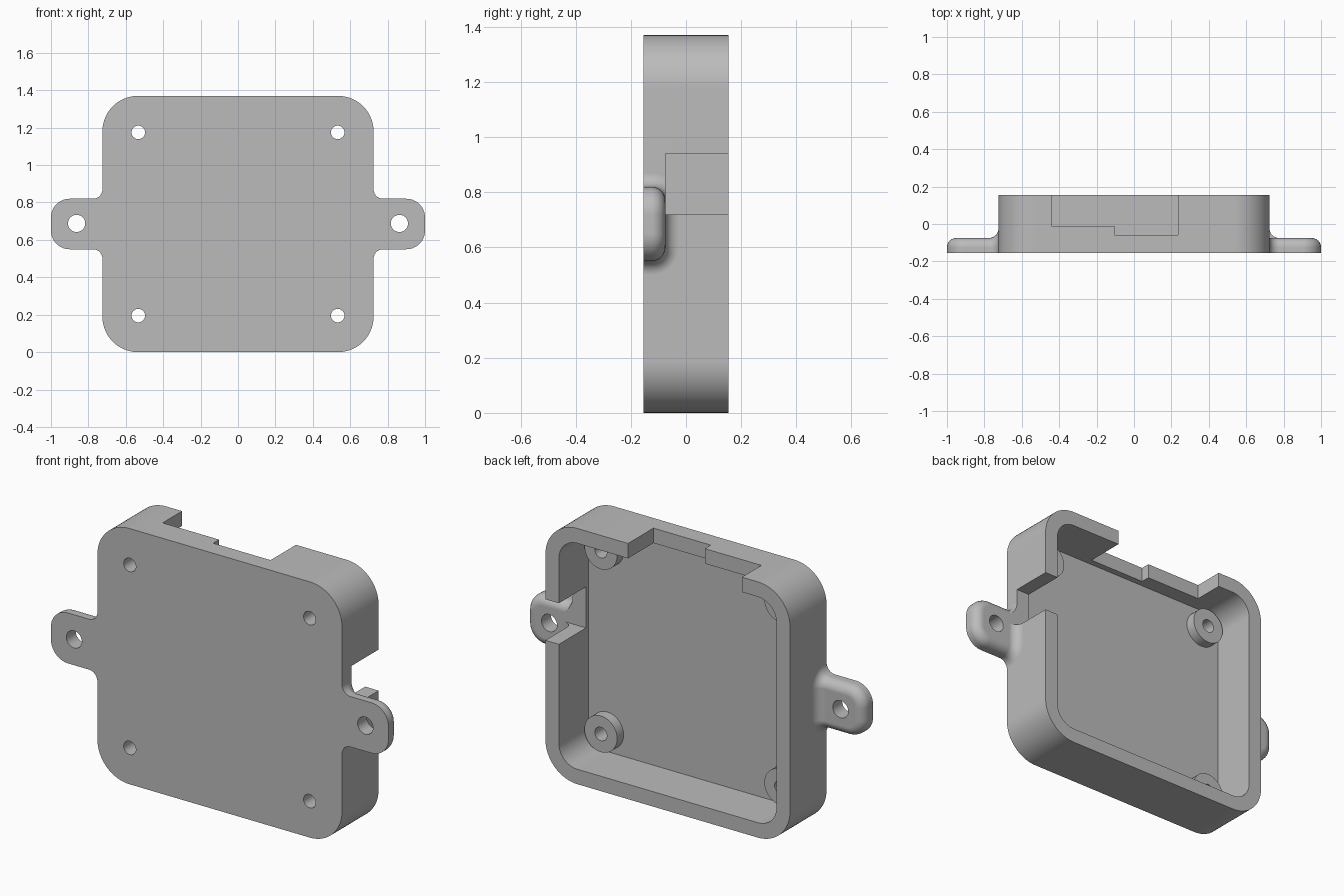
import bpy, bmesh
from math import sin, cos, pi

cube = bpy.data.objects.get("Cube")
if cube:
    bpy.data.objects.remove(cube, do_unlink=True)

W, H, D = 0.725, 1.37, 0.155      # half width, height, half depth
MID = H / 2
WALL, FLOOR = 0.08, -0.095
HOLES = [(sx * 0.533, MID + sz * 0.49) for sx in (-1, 1) for sz in (-1, 1)]

grey = bpy.data.materials.new("plain grey")
grey.use_nodes = True
COLOUR = (0.5, 0.5, 0.5, 1)
grey.diffuse_color = COLOUR
grey.node_tree.nodes["Principled BSDF"].inputs["Base Color"].default_value = COLOUR


def finish(bm, name):
    bmesh.ops.recalc_face_normals(bm, faces=bm.faces)
    mesh = bpy.data.meshes.new(name)
    bm.to_mesh(mesh)
    bm.free()
    mesh.materials.append(grey)
    obj = bpy.data.objects.new(name, mesh)
    bpy.context.collection.objects.link(obj)
    return obj


def prism(name, outline, y0, y1):
    """Extrude an x-z outline along y."""
    bm = bmesh.new()
    face = bm.faces.new([bm.verts.new((x, y0, z)) for x, z in outline])
    ext = bmesh.ops.extrude_face_region(bm, geom=[face])["geom"]
    verts = [v for v in ext if isinstance(v, bmesh.types.BMVert)]
    bmesh.ops.translate(bm, verts=verts, vec=(0, y1 - y0, 0))
    return finish(bm, name)


def rounded(hw, hh, r, steps=16):
    pts = []
    for q, (sx, sz) in enumerate([(1, 1), (-1, 1), (-1, -1), (1, -1)]):
        for k in range(steps + 1):
            a = (q + k / steps) * pi / 2
            pts.append((sx * (hw - r) + r * cos(a), MID + sz * (hh - r) + r * sin(a)))
    return pts


def disc(x, z, r, n=40):
    return [(x + r * cos(2 * pi * k / n), z + r * sin(2 * pi * k / n)) for k in range(n)]


def rect(x0, x1, z0, z1):
    return [(x0, z0), (x1, z0), (x1, z1), (x0, z1)]


def tab(name, side, r=0.05, steps=10):
    """Mounting ear with a rolled edge and a flared root."""
    # Each station: centre x, centre z, outward normal x, z, and edge radius
    half = [(W - 0.045, 0.085, 0, 1, 2 * r)]
    for k in range(steps + 1):
        t = k / steps * pi / 2
        half.append((W + r - r * cos(t), 0.085, 0, 1, 2 * r - r * sin(t)))
    for k in range(steps + 1):
        t = (1 - k / steps) * pi / 2
        half.append((0.9 + r * cos(t), 0.035 + r * sin(t), cos(t), sin(t), r))
    path = half + [(x, -z, nx, -nz, e) for x, z, nx, nz, e in reversed(half)]
    bm = bmesh.new()
    cols = []
    for x, z, nx, nz, e in path:
        layers = [(e, -D)]
        layers += [(e * cos(k / steps * pi / 2), -0.125 + e * sin(k / steps * pi / 2))
                   for k in range(steps + 1)]
        cols.append([bm.verts.new((side * (x + nx * o), y, MID + z + nz * o))
                     for o, y in layers])
    for a, b in zip(cols, cols[1:]):
        for j in range(len(a) - 1):
            bm.faces.new((a[j], b[j], b[j + 1], a[j + 1]))
    # Flat front, flat back and the root end
    for i in range(len(half) - 1):
        for j in (0, -1):
            bm.faces.new((cols[i][j], cols[i + 1][j], cols[-2 - i][j], cols[-1 - i][j]))
    bm.faces.new(cols[0] + cols[-1][::-1])
    return finish(bm, name)


def combine(target, tool, operation):
    mod = target.modifiers.new(operation.lower(), 'BOOLEAN')
    mod.operation, mod.object, mod.solver = operation, tool, 'EXACT'
    tool.hide_render = True
    bpy.context.view_layer.objects.active = target
    bpy.ops.object.modifier_apply(modifier=mod.name)
    bpy.data.objects.remove(tool, do_unlink=True)


# Open tray
case = prism("enclosure", rounded(W, MID, 0.19), -D, D)
combine(case, prism("cavity", rounded(W - WALL, MID - WALL, 0.11), FLOOR, D + 0.1), 'DIFFERENCE')

# Mounting ears
for side in (-1, 1):
    combine(case, tab("mounting_ear", side), 'UNION')

# Standoffs with screw holes
for x, z in HOLES:
    combine(case, prism("standoff", disc(x, z, 0.097), FLOOR - 0.02, -0.04), 'UNION')
    combine(case, prism("screw_hole", disc(x, z, 0.036), -0.3, 0.1), 'DIFFERENCE')
for side in (-1, 1):
    combine(case, prism("ear_hole", disc(side * 0.863, MID + 0.003, 0.046), -0.3, 0.1), 'DIFFERENCE')

# Stepped notch in the top wall, and a port in the left wall
combine(case, prism("top_notch_shallow", rect(-0.44, 0, 1.26, 1.5), -0.01, 0.3), 'DIFFERENCE')
combine(case, prism("top_notch_deep", rect(-0.105, 0.235, 1.26, 1.5), -0.06, 0.3), 'DIFFERENCE')
combine(case, prism("side_port", rect(0.6, 0.85, 0.72, 0.94), -0.0749, 0.3), 'DIFFERENCE')

# Smooth curves, crisp edges
bpy.ops.object.select_all(action='DESELECT')
case.select_set(True)
bpy.context.view_layer.objects.active = case
bpy.ops.object.shade_smooth_by_angle(angle=pi / 6)
weighted = case.modifiers.new("even_normals", 'WEIGHTED_NORMAL')
weighted.keep_sharp = True
